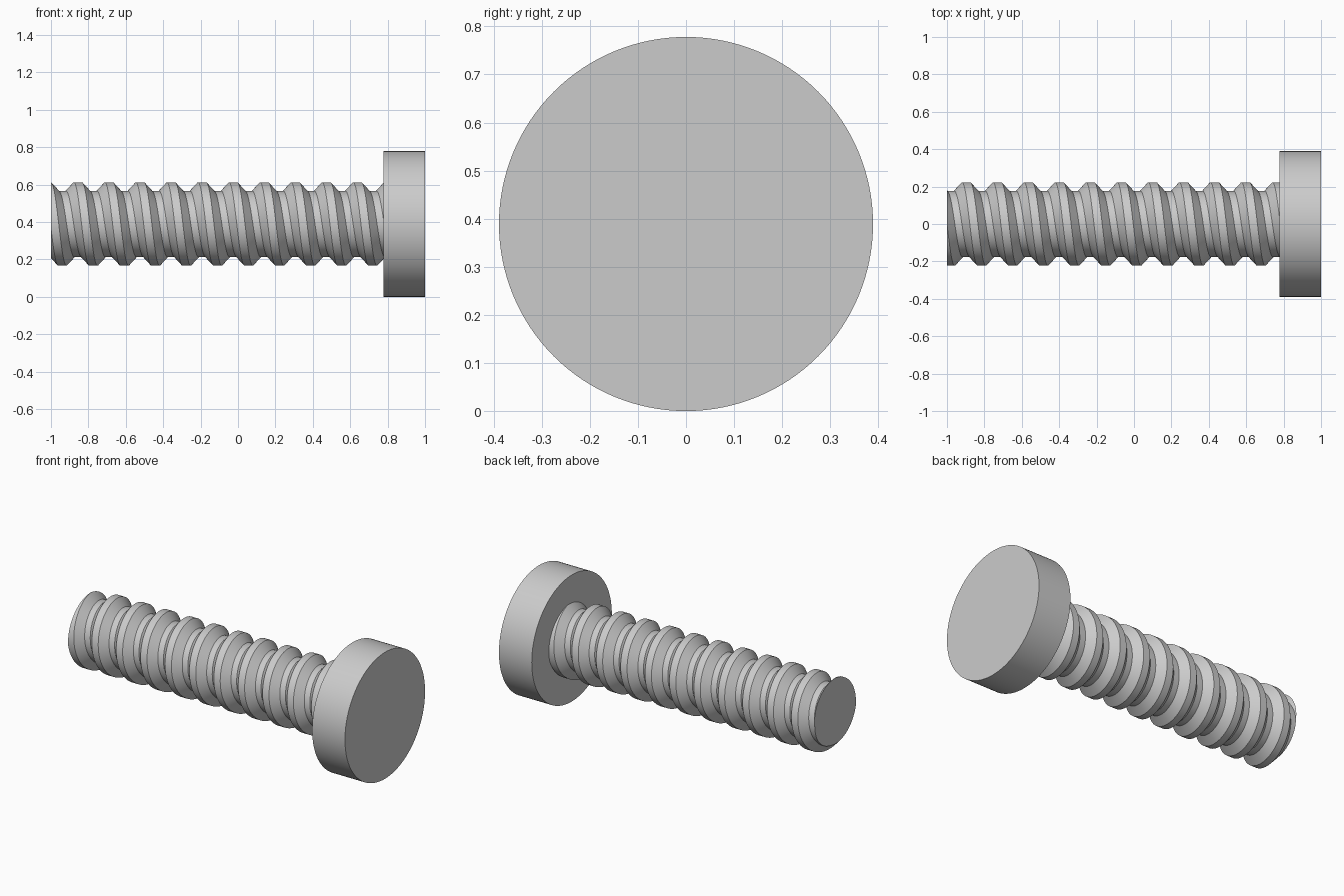
import bpy, bmesh
from math import sin, cos, pi, radians
from mathutils import Matrix

cube = bpy.data.objects.get("Cube")
if cube:
    bpy.data.objects.remove(cube, do_unlink=True)

AXIS_Z = 0.389          # height of the bolt axis
HEAD_START = 0.777
PITCH = 0.166
CREST, ROOT = 0.223, 0.177
SEGMENTS = 96           # steps per turn
TURNS = 15

steel = bpy.data.materials.new("grey steel")
steel.use_nodes = True
grey = (0.6, 0.6, 0.6, 1)
steel.diffuse_color = grey
steel.node_tree.nodes["Principled BSDF"].inputs["Base Color"].default_value = grey


def finish(bm, name):
    bmesh.ops.recalc_face_normals(bm, faces=bm.faces)
    mesh = bpy.data.meshes.new(name)
    bm.to_mesh(mesh)
    bm.free()
    mesh.materials.append(steel)
    obj = bpy.data.objects.new(name, mesh)
    bpy.context.collection.objects.link(obj)
    obj.location.z = AXIS_Z
    bpy.ops.object.select_all(action='DESELECT')
    obj.select_set(True)
    bpy.context.view_layer.objects.active = obj
    bpy.ops.object.shade_smooth_by_angle(angle=radians(30))
    return obj


# Threaded shank: trapezoid thread profile swept along a helix
profile = [(-0.022, CREST), (0.022, CREST), (0.064, ROOT), (0.102, ROOT)]
first_crest = -0.856 - 3 * PITCH
bm = bmesh.new()
rows = []
for i in range(TURNS * SEGMENTS + 1):
    a = 2 * pi * i / SEGMENTS
    x = first_crest + PITCH * i / SEGMENTS
    rows.append([bm.verts.new((x + dx, -r * sin(a), r * cos(a))) for dx, r in profile])
for i in range(len(rows) - 1):
    here, there = list(rows[i]), list(rows[i + 1])
    if i + 1 + SEGMENTS < len(rows):        # join to the next turn
        here.append(rows[i + SEGMENTS][0])
        there.append(rows[i + 1 + SEGMENTS][0])
    for k in range(len(here) - 1):
        bm.faces.new((here[k], here[k + 1], there[k + 1], there[k]))

# Cut both ends square and cap them
for x, side in ((-1, -1), (HEAD_START + 0.05, 1)):
    cut = bmesh.ops.bisect_plane(
        bm, geom=bm.verts[:] + bm.edges[:] + bm.faces[:], dist=1e-6,
        plane_co=(x, 0, 0), plane_no=(side, 0, 0), clear_outer=True)
    rim = [e for e in cut["geom_cut"] if isinstance(e, bmesh.types.BMEdge)]
    bmesh.ops.edgeloop_fill(bm, edges=rim)
finish(bm, "threaded_shank")

# Plain round head
bm = bmesh.new()
depth = 1 - HEAD_START
bmesh.ops.create_cone(
    bm, cap_ends=True, segments=128, radius1=AXIS_Z, radius2=AXIS_Z, depth=depth,
    matrix=Matrix.Translation((HEAD_START + depth / 2, 0, 0)) @ Matrix.Rotation(pi / 2, 4, 'Y'))
finish(bm, "round_head")
